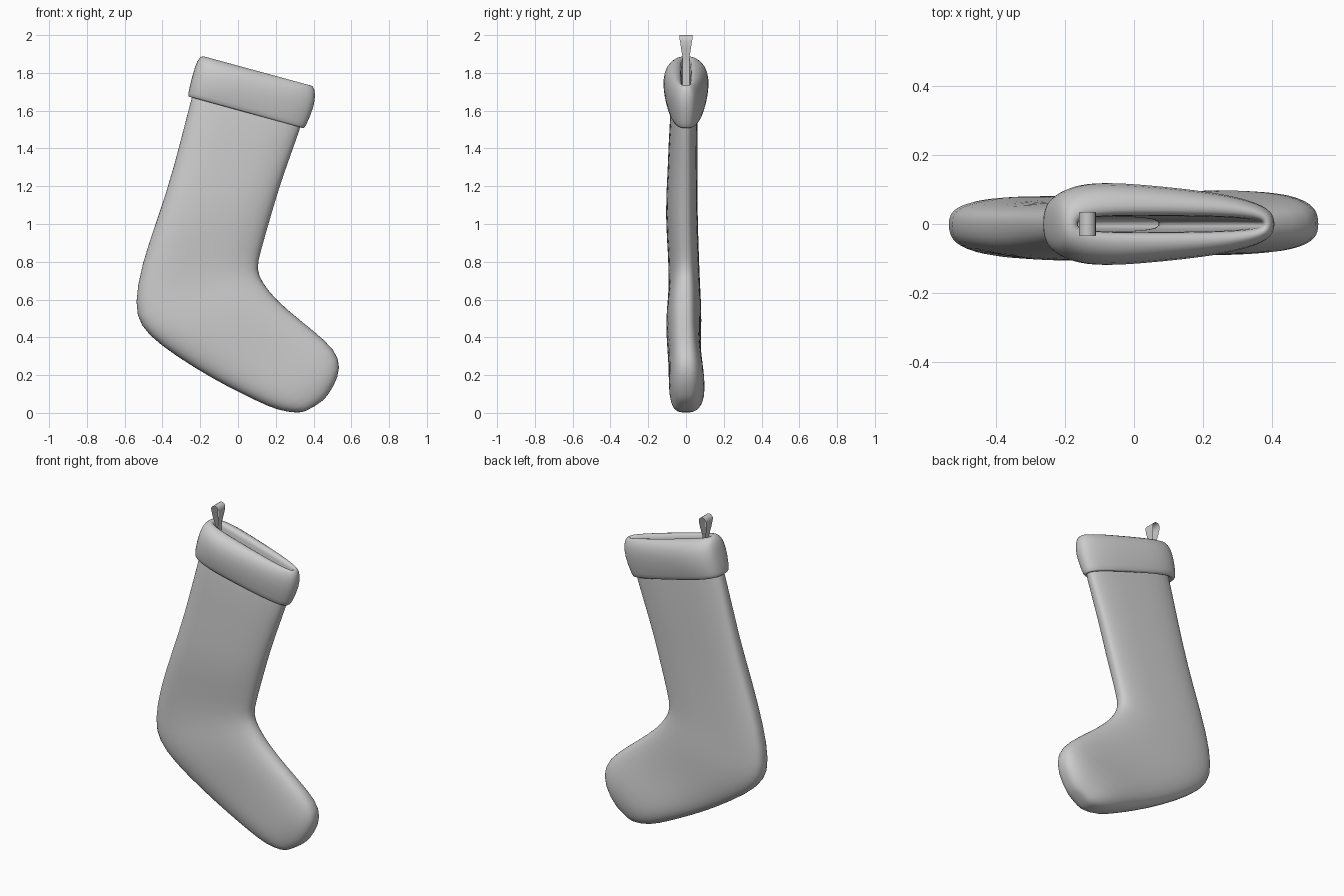
import bpy, bmesh, math
from mathutils import Vector

N = 28


def ring(xl, zl, xr, zr, front, back, e=2.8, skew=0.0):
    """Squarish oval between a left and a right outline point."""
    l, r = Vector((xl, 0, zl)), Vector((xr, 0, zr))
    mid, half = (l + r) / 2, (r - l) / 2
    pts = []
    for i in range(N):
        a = 2 * math.pi * i / N
        c, s = math.cos(a), math.sin(a)
        u = math.copysign(abs(c) ** (2 / e), c)
        v = math.copysign(abs(s) ** (2 / e), s)
        p = mid + half * u
        p.y = v * (back if v > 0 else front) * (1 - skew * u)
        pts.append(p)
    return pts


def finish(name, bm):
    me = bpy.data.meshes.new(name)
    bm.to_mesh(me)
    bm.free()
    for p in me.polygons:
        p.use_smooth = True
    ob = bpy.data.objects.new(name, me)
    bpy.context.collection.objects.link(ob)
    return ob


def loft(name, rings, cap_first=False, cap_last=False):
    bm = bmesh.new()
    rows = [[bm.verts.new(p) for p in r] for r in rings]
    for a, b in zip(rows, rows[1:]):
        for j in range(N):
            k = (j + 1) % N
            bm.faces.new((a[j], a[k], b[k], b[j]))
    if cap_first:
        bm.faces.new(rows[0][::-1])
    if cap_last:
        bm.faces.new(rows[-1])
    ob = finish(name, bm)
    sub = ob.modifiers.new("smooth", 'SUBSURF')
    sub.levels = sub.render_levels = 1
    return ob


# Stocking body: left x, z, right x, z, front depth, back depth (toe to top)
body = [
    (0.36, 0.008, 0.445, 0.06, 0.035, 0.03),
    (0.32, -0.002, 0.475, 0.09, 0.062, 0.06),
    (0.21, 0.012, 0.535, 0.19, 0.082, 0.092),
    (0.10, 0.062, 0.542, 0.29, 0.09, 0.10),
    (-0.05, 0.135, 0.47, 0.38, 0.09, 0.088),
    (-0.22, 0.23, 0.33, 0.49, 0.095, 0.075),
    (-0.42, 0.362, 0.20, 0.60, 0.105, 0.08),
    (-0.52, 0.46, 0.13, 0.69, 0.10, 0.08),
    (-0.55, 0.57, 0.098, 0.76, 0.09, 0.075),
    (-0.515, 0.78, 0.12, 0.85, 0.09, 0.068),
    (-0.42, 1.05, 0.18, 1.06, 0.11, 0.06),
    (-0.345, 1.28, 0.24, 1.26, 0.095, 0.06),
    (-0.25, 1.66, 0.335, 1.51, 0.085, 0.06),
    (-0.215, 1.78, 0.36, 1.62, 0.06, 0.055),
]
loft("stocking_body", [ring(*s, skew=0.12) for s in body], cap_first=True)

# Folded cuff: under-lip, outside, rounded rim
cuff = [
    (-0.235, 1.70, 0.335, 1.54, 0.05),
    (-0.245, 1.672, 0.332, 1.512, 0.07),
    (-0.266, 1.672, 0.35, 1.503, 0.09),
    (-0.266, 1.69, 0.362, 1.522, 0.098),
    (-0.250, 1.76, 0.405, 1.62, 0.112),
    (-0.228, 1.84, 0.412, 1.69, 0.107),
    (-0.207, 1.882, 0.402, 1.727, 0.08),
    (-0.185, 1.892, 0.388, 1.734, 0.052),
    (-0.162, 1.88, 0.378, 1.73, 0.027),
    (-0.165, 1.85, 0.372, 1.70, 0.022),
]
rings = [ring(xl, zl, xr, zr, d, d, 3, 0.3 if d > 0.06 else 0.12)
         for xl, zl, xr, zr, d in cuff]

# Inner lining: the body sections pulled inwards, down to the toe
for xl, zl, xr, zr, f, b in reversed(body[2:-1]):
    l, r = Vector((xl, zl)), Vector((xr, zr))
    step = (r - l).normalized() * 0.035
    l, r = l + step, r - step
    rings.append(ring(*l, *r, 0.024, 0.024, 3))
loft("cuff_and_lining", rings, cap_last=True)

# Hanging ribbon loop: x, z, half width
path = [(-0.143, 1.73, 0.02), (-0.143, 1.84, 0.02), (-0.145, 1.88, 0.018),
        (-0.155, 1.93, 0.026), (-0.160, 1.97, 0.032)]
path += [(-0.135 - 0.025 * math.cos(a), 1.972 + 0.028 * math.sin(a), 0.035)
         for a in (math.pi * i / 8 for i in range(1, 8))]
path += [(-0.27 - x, z, w) for x, z, w in path[4::-1]]
bm = bmesh.new()
rows = [(bm.verts.new((x, -w, z)), bm.verts.new((x, w, z))) for x, z, w in path]
for a, b in zip(rows, rows[1:]):
    bm.faces.new((a[0], b[0], b[1], a[1]))
finish("hanging_loop", bm)
